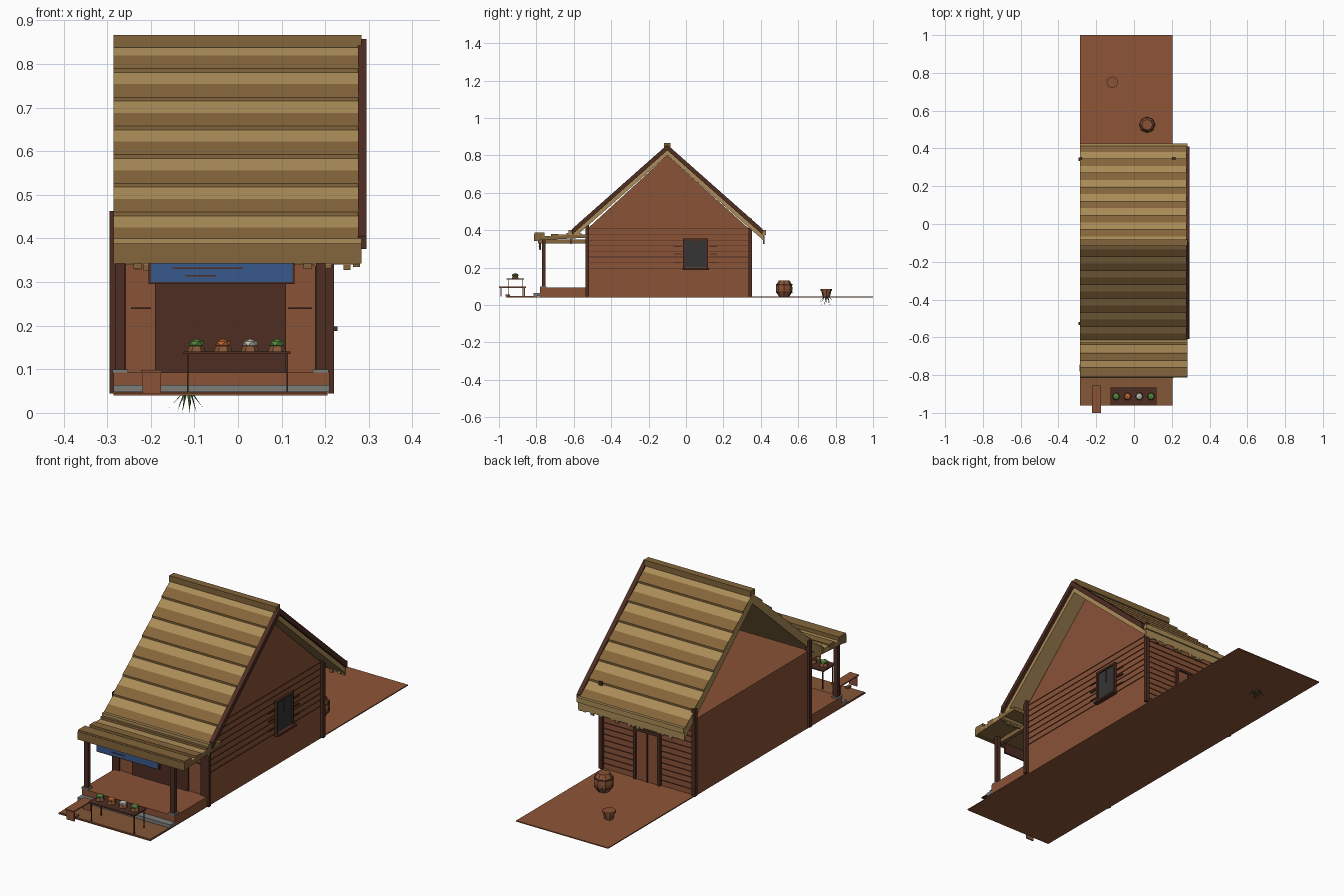
import bpy, bmesh, math, random
from mathutils import Vector, Matrix

if "Cube" in bpy.data.objects:
    bpy.data.objects.remove(bpy.data.objects["Cube"])
random.seed(4)

def mat(name, r, g, b):
    m = bpy.data.materials.new(name)
    m.diffuse_color = (r, g, b, 1)
    m.use_nodes = True
    m.node_tree.nodes["Principled BSDF"].inputs["Base Color"].default_value = m.diffuse_color
    return m

WOOD = mat("wood", .25, .085, .037)
DARK = mat("dark_wood", .075, .026, .016)
EARTH = mat("earth", .27, .09, .038)
DECK = mat("deck", .23, .095, .04)
STRAW = mat("straw", .40, .26, .095)
STRAW2 = mat("straw_dark", .23, .13, .043)
STONE = mat("stone", .2, .2, .19)
GLASS = mat("glass", .035, .035, .035)
BLUE = mat("blue_paint", .04, .10, .26)
GREEN = mat("green", .10, .25, .05)
LEAF = mat("leaf", .04, .12, .03)
ORANGE = mat("orange", .5, .13, .03)
PALE = mat("pale", .5, .48, .42)

def finish(name, bm, m):
    bmesh.ops.recalc_face_normals(bm, faces=bm.faces)
    me = bpy.data.meshes.new(name)
    bm.to_mesh(me)
    bm.free()
    me.materials.append(m)
    ob = bpy.data.objects.new(name, me)
    bpy.context.collection.objects.link(ob)
    return ob

def prism(name, pts, x0, x1, m):
    """Extrude a (y, z) outline along x."""
    bm = bmesh.new()
    f = bm.faces.new([bm.verts.new((x0, y, z)) for y, z in pts])
    r = bmesh.ops.extrude_face_region(bm, geom=[f])
    vs = [v for v in r["geom"] if isinstance(v, bmesh.types.BMVert)]
    bmesh.ops.translate(bm, verts=vs, vec=(x1 - x0, 0, 0))
    return finish(name, bm, m)

def box(name, x0, x1, y0, y1, z0, z1, m):
    return prism(name, [(y0, z0), (y1, z0), (y1, z1), (y0, z1)], x0, x1, m)

def lathe(name, loc, prof, sides, m):
    """Stack of rings given as (radius, z)."""
    bm = bmesh.new()
    rings = [[bm.verts.new((loc[0] + r * math.cos(math.tau * i / sides),
                            loc[1] + r * math.sin(math.tau * i / sides), z))
              for i in range(sides)] for r, z in prof]
    for a, b in zip(rings, rings[1:]):
        for i in range(sides):
            j = (i + 1) % sides
            bm.faces.new((a[i], a[j], b[j], b[i]))
    bm.faces.new(rings[0])
    bm.faces.new(rings[-1])
    return finish(name, bm, m)

XL, XR = -.285, .205      # wall sides
YF, YB = -.53, .34        # wall front and back
G = .045                  # ground level

# Ground, porch deck and step
box("ground", XL, XR, -.96, 1, .04, G, EARTH)
box("front_path", XL + .003, XR - .003, -.955, -.8, G, .047, DECK)
box("porch_deck", XL, .21, -.78, YF, G, .093, WOOD)
box("stone_step", XL, .21, -.815, -.78, .048, .064, STONE)

# House body, open loft on the left and gable on the right
box("house_body", XL, XR, YF, YB, G, .41, WOOD)
prism("gable", [(YF, .405), (YB, .405), (-.1, .80)], XR - .01, XR, WOOD)

# Wall plank seams
for i in range(8):
    z = .195 + i * .03
    box("side_seam", XR, XR + .003, YF, YB, z, z + .003, DARK)
for i in range(12):
    z = .07 + i * .028
    box("back_seam", XL, XR, YB, YB + .003, z, z + .003, DARK)

# Corner posts poke through the roof
for x in (XL, .21):
    for y in (YF + .003, YB + .003):
        box("corner_post", x - .01, x + .01, y - .009, y + .009, G, .463, DARK)

# Porch posts with stone feet and brackets
for x in (-.27, .19):
    box("porch_post", x - .011, x + .011, -.771, -.752, .093, .35, DARK)
    box("post_foot", x - .018, x + .018, -.78, -.745, .092, .1, STONE)
    box("front_wall_post", x - .013, x + .013, YF - .008, YF, .093, .40, DARK)
    xi = x + (.04 if x < 0 else -.03)
    box("porch_rafter", xi - .01, xi + .01, -.79, YF, .33, .35, STRAW2)

# Front doorway and wall battens
box("doorway", -.19, .11, YF - .006, YF, .093, .36, DARK)
box("batten_left", -.245, -.2, YF - .004, YF, .238, .242, DARK)
box("batten_right", .115, .17, YF - .004, YF, .238, .242, DARK)

# Back door with frame
box("back_door", -.095, .025, YB, YB + .005, G, .28, WOOD)
for x in (-.1, -.037, .03):
    w = .002 if x == -.037 else .007
    box("back_door_frame", x - w, x + w, YB, YB + .012, G, .285, DARK)
box("back_door_lintel", -.107, .037, YB, YB + .012, .28, .292, DARK)

# Side window
box("window_pane", XR, XR + .005, -.01, .11, .2, .345, GLASS)
for y in (-.015, .107):
    box("window_jamb", XR, XR + .012, y, y + .01, .19, .352, DARK)
box("window_head", XR, XR + .012, -.015, .117, .345, .355, DARK)
box("window_sill", XR, .228, -.02, .122, .188, .198, DARK)
box("window_bar", XR, XR + .008, .049, .053, .28, .345, DARK)
for z in (.225, .27, .31):
    for y in (-.065, .125):
        box("wall_chink", XR, XR + .006, y, y + .042, z, z + .006, DARK)

# Thatched roof: each slope has a base slab and seven stepped courses
RX0, RX1, RUN, TOP, K = -.285, .283, .52, .845, .885
for s in (-1, 1):
    def pt(d, dz=0):
        return (-.1 + s * d, TOP - K * d + dz)
    prism("roof_slab", [pt(0), pt(RUN), pt(RUN, -.045), pt(0, -.045)], RX0, RX1 - .003, STRAW)
    step = RUN / 7
    for i in range(7):
        a, b, c = i * step, (i + .47) * step, (i + 1) * step
        prism("thatch_light", [pt(a), pt(b), pt(b, .005), pt(a, .001)], RX0, RX1, STRAW)
        prism("thatch_dark", [pt(b), pt(c), pt(c, .01), pt(b, .005)], RX0, RX1, STRAW2)
    prism("rake_board", [pt(0, .012), pt(.51, .012), pt(.51, -.018), pt(0, -.018)],
          .275, .295, DARK)
    y = -.1 + s * .515
    box("eave_beam", RX0, RX1, y - .012, y + .012, .375, .4, STRAW)
    # Ragged straw fringe
    n = 26
    for i in range(n):
        x = RX0 + (i + .5) * (RX1 - RX0) / n
        box("eave_fringe", x - .008, x + .008, y - .004, y + .004,
            random.uniform(.325, .35), .38, random.choice((STRAW, STRAW2)))
box("ridge_cap", RX0, RX1, -.117, -.083, .838, .866, STRAW2)

# Porch roof
prism("porch_roof", [(-.805, .345), (-.53, .36), (-.53, .378), (-.805, .362)], RX0, RX1, STRAW2)
for i in range(5):
    y = -.765 + i * .042
    z = .366 + i * .003
    box("porch_plank", RX0, RX1, y, y + .04, z - .015, z + .004 + .007 * (i % 2),
        (STRAW2, STRAW)[i % 2 == 0])
box("porch_front_log", RX0, RX1, -.81, -.757, .362, .388, STRAW2)
box("porch_fascia", RX0, RX1, -.812, -.795, .342, .38, STRAW2)

# Blank hanging board
box("board_frame", -.205, .13, -.784, -.776, .295, .362, DARK)
box("board_panel", -.2, .125, -.787, -.78, .3, .36, BLUE)
box("board_stripe", -.15, .01, -.789, -.786, .33, .333, DARK)
box("board_stripe", -.12, -.05, -.789, -.786, .313, .316, DARK)

# Market table
box("table_top", -.125, .12, -.96, -.866, .135, .141, DARK)
for x in (-.115, .113):
    for y in (-.95, -.876):
        box("table_leg", x - .002, x + .002, y - .002, y + .002, G, .136, DARK)

# Bowls of produce
for x, m in ((-.095, GREEN), (-.034, ORANGE), (.028, PALE), (.09, GREEN)):
    lathe("bowl", (x, -.913), [(.021, .141), (.018, .15), (.012, .156)], 6, DECK)
    bm = bmesh.new()
    bmesh.ops.create_icosphere(bm, subdivisions=1, radius=1, matrix=Matrix.Translation(
        (x, -.913, .159)) @ Matrix.Diagonal((.02, .02, .011, 1)))
    finish("produce", bm, m)

# Bench
box("bench_seat", -.222, -.174, -1, -.855, .092, .098, WOOD)
for y in (-.99, -.865):
    box("bench_leg", -.219, -.177, y - .003, y + .003, G, .093, WOOD)
box("bench_foot", -.205, -.19, -.965, -.94, G, .055, WOOD)

# Barrel
lathe("barrel", (.07, .525), [(.028, G), (.042, .068), (.044, .088), (.042, .108), (.028, .132)], 8, WOOD)
for z in (.068, .108):
    lathe("barrel_hoop", (.07, .525), [(.0435, z - .003), (.0435, z + .003)], 8, DARK)

# Pot with drooping leaves
lathe("pot", (-.115, .75), [(.02, G), (.027, .076), (.031, .076), (.031, .085)], 8, WOOD)
bm = bmesh.new()
for i in range(9):
    a = math.tau * i / 9
    d = Vector((math.cos(a), math.sin(a), 0))
    p = Vector((-d.y, d.x, 0)) * .004
    c = Vector((-.115, .75, .05))
    r = .045 if i % 2 == 0 else .026
    tip = c + d * r
    tip.z = .012 if i % 2 == 0 else 0
    bm.faces.new([bm.verts.new(v) for v in (c + d * .008 - p, c + d * .008 + p, tip)])
finish("pot_leaves", bm, LEAF)
